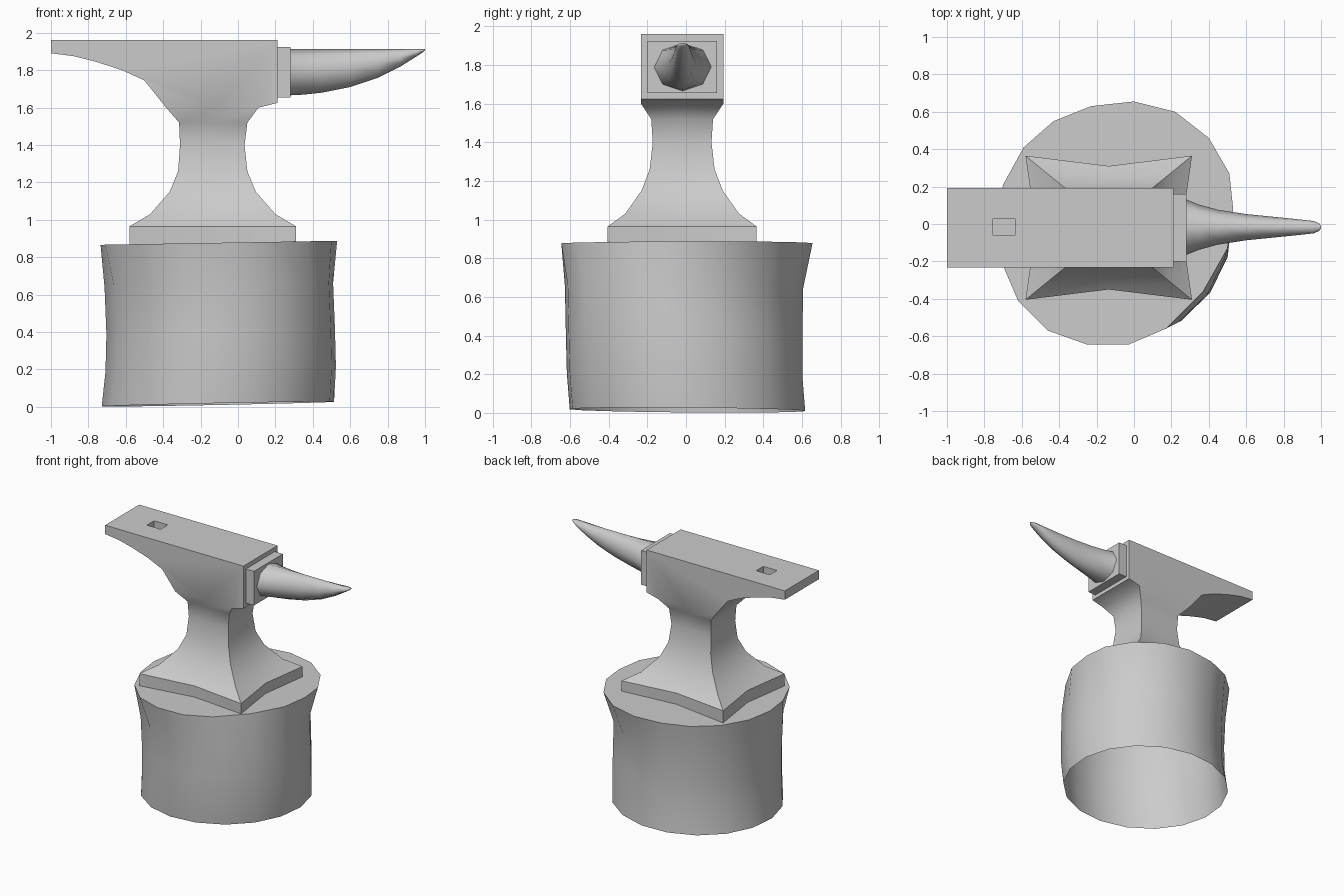
import bpy, bmesh, math

old = bpy.data.objects.get("Cube")
if old:
    bpy.data.objects.remove(old, do_unlink=True)

grey = bpy.data.materials.new("plain grey")
grey.use_nodes = True
colour = (0.6, 0.6, 0.6, 1)
grey.diffuse_color = colour
grey.node_tree.nodes["Principled BSDF"].inputs["Base Color"].default_value = colour

YC = -0.02  # centre line of the anvil


def finish(bm, name, angle=42):
    bmesh.ops.remove_doubles(bm, verts=bm.verts, dist=0.0005)
    bmesh.ops.recalc_face_normals(bm, faces=bm.faces)
    mesh = bpy.data.meshes.new(name)
    bm.to_mesh(mesh)
    bm.free()
    obj = bpy.data.objects.new(name, mesh)
    bpy.context.collection.objects.link(obj)
    mesh.materials.append(grey)
    smooth(obj, angle)
    return obj


def smooth(obj, angle):
    bpy.ops.object.select_all(action='DESELECT')
    obj.select_set(True)
    bpy.context.view_layer.objects.active = obj
    bpy.ops.object.shade_smooth_by_angle(angle=math.radians(angle))


def loft(bm, rings, cap_start=False, cap_end=False):
    loops = [[bm.verts.new(p) for p in ring] for ring in rings]
    for a, b in zip(loops, loops[1:]):
        for i in range(len(a)):
            j = (i + 1) % len(a)
            bm.faces.new((a[i], a[j], b[j], b[i]))
    if cap_start:
        bm.faces.new(loops[0])
    if cap_end:
        bm.faces.new(loops[-1])


def box(name, x, y, z):
    bm = bmesh.new()
    loft(bm, [[(a, y[0], h), (b, y[0], h), (b, y[1], h), (a, y[1], h)]
              for h in z for a, b in [x]], True, True)
    return finish(bm, name)


# Stump: slightly uneven block, open underneath
rim = [(.53, .08), (.51, .27), (.40, .46), (.22, .60), (0, .655), (-.23, .63),
       (-.43, .55), (-.59, .41), (-.70, .21), (-.735, 0), (-.71, -.2), (-.62, -.41),
       (-.46, -.57), (-.25, -.645), (-.03, -.645), (.17, -.56), (.37, -.36), (.5, -.13)]
bands = [(.65, -.715, .51, -.63, .61), (.4, -.705, .52, -.625, .605),
         (.2, -.71, .525, -.62, .605), (.015, -.73, .515, -.605, .62)]
rings = [[(x, y, .877 + .017 * (x + .1)) for x, y in rim]]
for z, x0, x1, y0, y1 in bands:
    ring = []
    for i in range(18):
        t = math.radians(4 + 20 * i)
        x = (x0 + x1) / 2 + (x1 - x0) / 2 * math.cos(t)
        y = (y0 + y1) / 2 + (y1 - y0) / 2 * math.sin(t)
        ring.append((x, y, z + .02 * (x + .1) - .008 * y))
    rings.append(ring)
bm = bmesh.new()
loft(bm, rings, cap_start=True)
finish(bm, "stump")


# Anvil foot and waist: eight-point sections with hollowed sides
def section(z, x0, x1, h, inset):
    xm = (x0 + x1) / 2
    return [(x0, YC - h, z), (xm, YC - h + inset, z), (x1, YC - h, z), (x1 - inset, YC, z),
            (x1, YC + h, z), (xm, YC + h - inset, z), (x0, YC + h, z), (x0 + inset, YC, z)]


waist = [(.86, -.58, .31, .385, .055), (.965, -.58, .31, .385, .055),
         (1.03, -.47, .2, .295, .03), (1.15, -.365, .095, .21, .006),
         (1.26, -.32, .05, .168, 0), (1.4, -.31, .035, .152, 0),
         (1.52, -.315, .05, .16, 0), (1.6, -.385, .11, .213, 0)]
bm = bmesh.new()
loft(bm, [section(*w) for w in waist], cap_start=True)

# Anvil head: side outline swept across the width, open over the waist
outline = [(-.385, 1.6), (-.5, 1.745), (-.62, 1.8), (-.76, 1.845), (-.88, 1.875), (-1, 1.89),
           (-1, 1.96), (.21, 1.96), (.21, 1.625), (.11, 1.6), (-.1375, 1.6)]
loft(bm, [[(x, YC + s * .213, z) for x, z in outline] for s in (-1, 0, 1)], True, True)
inner = [f for f in bm.faces if all(abs(v.co.z - 1.6) < .001 for v in f.verts)]
bmesh.ops.delete(bm, geom=inner, context='FACES')
body = finish(bm, "anvil_body")

# Square tool hole in the face
cutter = box("hole_cutter", (-.755, -.635), (-.06, .03), (1.9, 2.05))
cut = body.modifiers.new("hole", 'BOOLEAN')
cut.operation = 'DIFFERENCE'
cut.solver = 'EXACT'
cut.object = cutter
bpy.context.view_layer.objects.active = body
bpy.ops.object.modifier_apply(modifier=cut.name)
bpy.data.objects.remove(cutter, do_unlink=True)
smooth(body, 42)

# Collar between head and horn
box("horn_collar", (.2, .28), (-.2, .16), (1.655, 1.925))

# Horn: flat along the top, sweeping up to the tip
stations = [(.27, .152, 1.665), (.35, .12, 1.669), (.45, .093, 1.68), (.6, .07, 1.71),
            (.75, .055, 1.76), (.87, .043, 1.82), (.96, .033, 1.877), (.99, .02, 1.897),
            (1, .005, 1.906)]
rings = []
for x, h, low in stations:
    zc, r = (1.914 + low) / 2, (1.914 - low) / 2
    rings.append([(x, YC + .003 + h * math.cos(k * math.pi / 4),
                   zc + r * math.sin(k * math.pi / 4)) for k in range(8)])
bm = bmesh.new()
loft(bm, rings, True, True)
finish(bm, "horn", 60)
